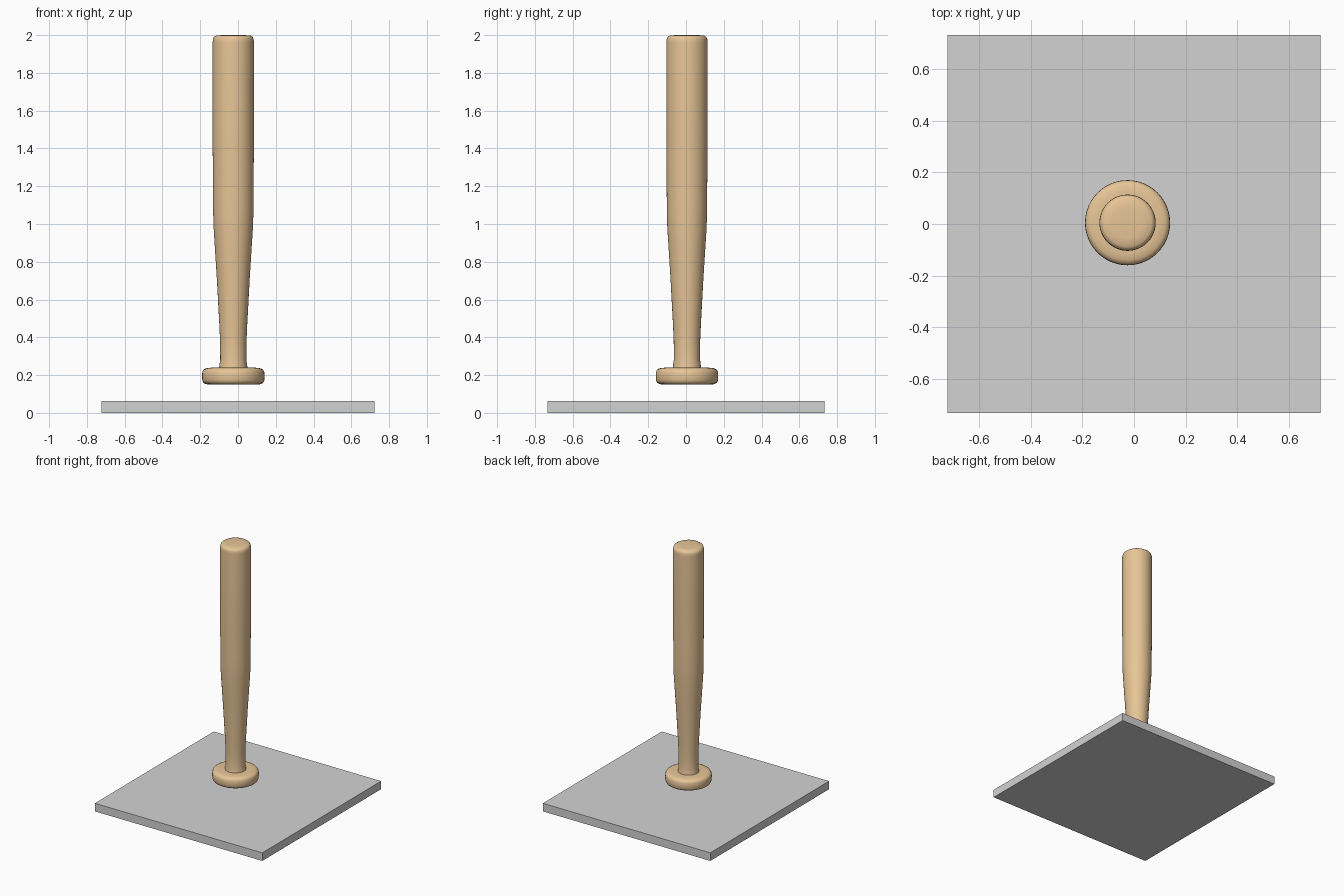
import bpy, bmesh, math

if "Cube" in bpy.data.objects:
    bpy.data.objects.remove(bpy.data.objects["Cube"])

def material(name, rgb):
    m = bpy.data.materials.new(name)
    m.diffuse_color = (*rgb, 1)
    m.use_nodes = True
    m.node_tree.nodes["Principled BSDF"].inputs["Base Color"].default_value = m.diffuse_color
    return m

wood = material("light wood", (0.80, 0.56, 0.31))
grey = material("grey", (0.65, 0.65, 0.65))

def finish(name, bm, mat):
    bmesh.ops.recalc_face_normals(bm, faces=bm.faces)
    me = bpy.data.meshes.new(name)
    bm.to_mesh(me)
    bm.free()
    me.materials.append(mat)
    ob = bpy.data.objects.new(name, me)
    bpy.context.collection.objects.link(ob)
    return ob

def lathe(name, profile, mat, loc, segments=48):
    bm = bmesh.new()
    vs = [bm.verts.new((r, 0, z)) for r, z in profile]
    es = [bm.edges.new(p) for p in zip(vs, vs[1:])]
    bmesh.ops.spin(bm, geom=vs + es, cent=(0, 0, 0), axis=(0, 0, 1),
                   angle=math.tau, steps=segments)
    bmesh.ops.remove_doubles(bm, verts=bm.verts, dist=1e-4)
    ob = finish(name, bm, mat)
    ob.location = loc
    bpy.context.view_layer.objects.active = ob
    ob.select_set(True)
    bpy.ops.object.shade_smooth_by_angle(angle=math.radians(40))
    ob.select_set(False)
    return ob

# Bat: knob, flared handle, tapering barrel and rounded tip
lathe("bat", [
    (0, 0.15), (0.12, 0.15), (0.145, 0.152), (0.158, 0.159), (0.164, 0.172),
    (0.165, 0.195), (0.164, 0.217), (0.158, 0.229), (0.145, 0.236),
    (0.12, 0.239), (0.075, 0.239), (0.073, 0.255), (0.069, 0.285),
    (0.070, 0.38), (0.074, 0.47), (0.080, 0.58), (0.087, 0.71), (0.097, 0.87),
    (0.104, 0.98), (0.1065, 1.06), (0.107, 1.16), (0.109, 1.4), (0.109, 1.96),
    (0.108, 1.977), (0.103, 1.99), (0.092, 1.997), (0.06, 2.0), (0, 2.0),
], wood, (-0.025, 0.005, 0))

# Flat square base plate
bm = bmesh.new()
bmesh.ops.create_cube(bm, size=1)
bmesh.ops.scale(bm, verts=bm.verts, vec=(1.444, 1.464, 0.063))
bmesh.ops.translate(bm, verts=bm.verts, vec=(0, 0, 0.0315))
finish("base_plate", bm, grey)
